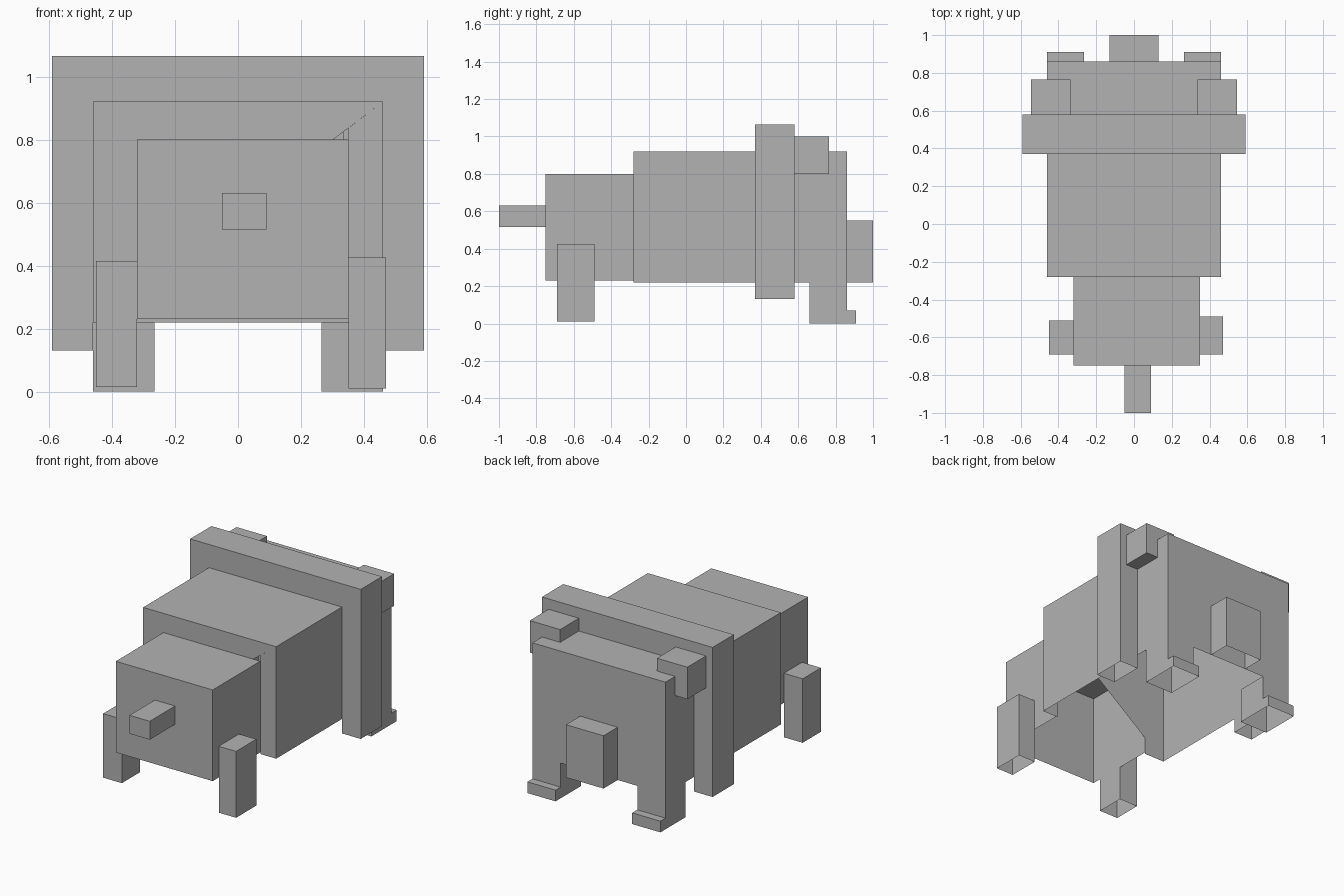
import bpy
import bmesh

default = bpy.data.objects.get("Cube")
if default:
    bpy.data.objects.remove(default, do_unlink=True)

# Single plain grey
grey = bpy.data.materials.new("plain_grey")
grey.use_nodes = True
GREY = (0.45, 0.45, 0.45, 1)
grey.diffuse_color = GREY
grey.node_tree.nodes["Principled BSDF"].inputs["Base Color"].default_value = GREY

SIDES = {"left": (0, 1), "right": (0, -1), "back": (1, 1),
         "front": (1, -1), "top": (2, 1), "bottom": (2, -1)}


def finish(name, bm):
    mesh = bpy.data.meshes.new(name)
    bm.to_mesh(mesh)
    bm.free()
    mesh.materials.append(grey)
    obj = bpy.data.objects.new(name, mesh)
    bpy.context.collection.objects.link(obj)
    return obj


def box(name, x, y, z, open_sides=()):
    """Box from three (low, high) ranges, without the named sides."""
    bm = bmesh.new()
    bmesh.ops.create_cube(bm, size=1)
    bm.normal_update()
    gone = []
    for side in open_sides:
        axis, sign = SIDES[side]
        gone += [f for f in bm.faces if f.normal[axis] * sign > 0.9]
    bmesh.ops.delete(bm, geom=gone, context="FACES")
    for v in bm.verts:
        for i, (low, high) in enumerate((x, y, z)):
            v.co[i] = high if v.co[i] > 0 else low
    return finish(name, bm)


def mirrored(low, high, sign):
    return tuple(sorted((low * sign, high * sign)))


# Main body and head: one hollow shell, open below
W = 0.46
box("body_and_head", (-W, W), (-0.28, 0.86), (0.22, 0.92), ("bottom", "front"))

# Wall behind the hindquarters, with a slanting opening into them
bm = bmesh.new()
panels = [
    [(-W, 0.22), (W, 0.92), (-W, 0.92)],
    [(0.35, 0.22), (W, 0.22), (W, 0.92), (0.35, 0.836)],
    [(-W, 0.22), (-0.32, 0.22), (-0.32, 0.327)],
]
for panel in panels:
    bm.faces.new([bm.verts.new((px, -0.28, pz)) for px, pz in panel])
finish("body_end_wall", bm)

# Hindquarters and tail
box("hindquarters", (-0.32, 0.35), (-0.75, -0.28), (0.23, 0.80), ("bottom", "back"))
box("tail", (-0.05, 0.09), (-1.0, -0.75), (0.515, 0.63), ("back",))

# Slim hind legs, open below
box("hind_leg_right", (-0.45, -0.32), (-0.69, -0.51), (0.015, 0.415), ("bottom",))
box("hind_leg_left", (0.35, 0.47), (-0.69, -0.49), (0.01, 0.425), ("bottom",))

# Snout
box("snout", (-0.13, 0.13), (0.86, 1.0), (0.22, 0.55), ("bottom", "front"))

# Collar: a band over the top with a limb down each side
COLLAR_Y = (0.37, 0.58)
box("collar_top", (-0.59, 0.59), COLLAR_Y, (0.92, 1.065), ("bottom",))

# Side profile of a head leg with its toe: (y, z)
LEG = [(0.66, 0), (0.91, 0), (0.91, 0.07), (0.86, 0.07), (0.86, 0.22), (0.66, 0.22)]

for label, s in (("left", 1), ("right", -1)):
    box("collar_limb_" + label, mirrored(W, 0.59, s), COLLAR_Y, (0.13, 0.92),
        ("bottom", "top"))
    box("ear_" + label, mirrored(0.335, 0.545, s), (0.58, 0.765), (0.80, 1.0))

    # Head leg with toe, open below and into the body
    bm = bmesh.new()
    inner = [bm.verts.new((0.265 * s, y, z)) for y, z in LEG]
    outer = [bm.verts.new((W * s, y, z)) for y, z in LEG]
    bm.faces.new(inner)
    bm.faces.new(outer)
    for i in range(len(LEG)):
        j = (i + 1) % len(LEG)
        if i not in (0, 4):
            bm.faces.new((inner[i], inner[j], outer[j], outer[i]))
    bmesh.ops.recalc_face_normals(bm, faces=bm.faces)
    finish("head_leg_" + label, bm)
